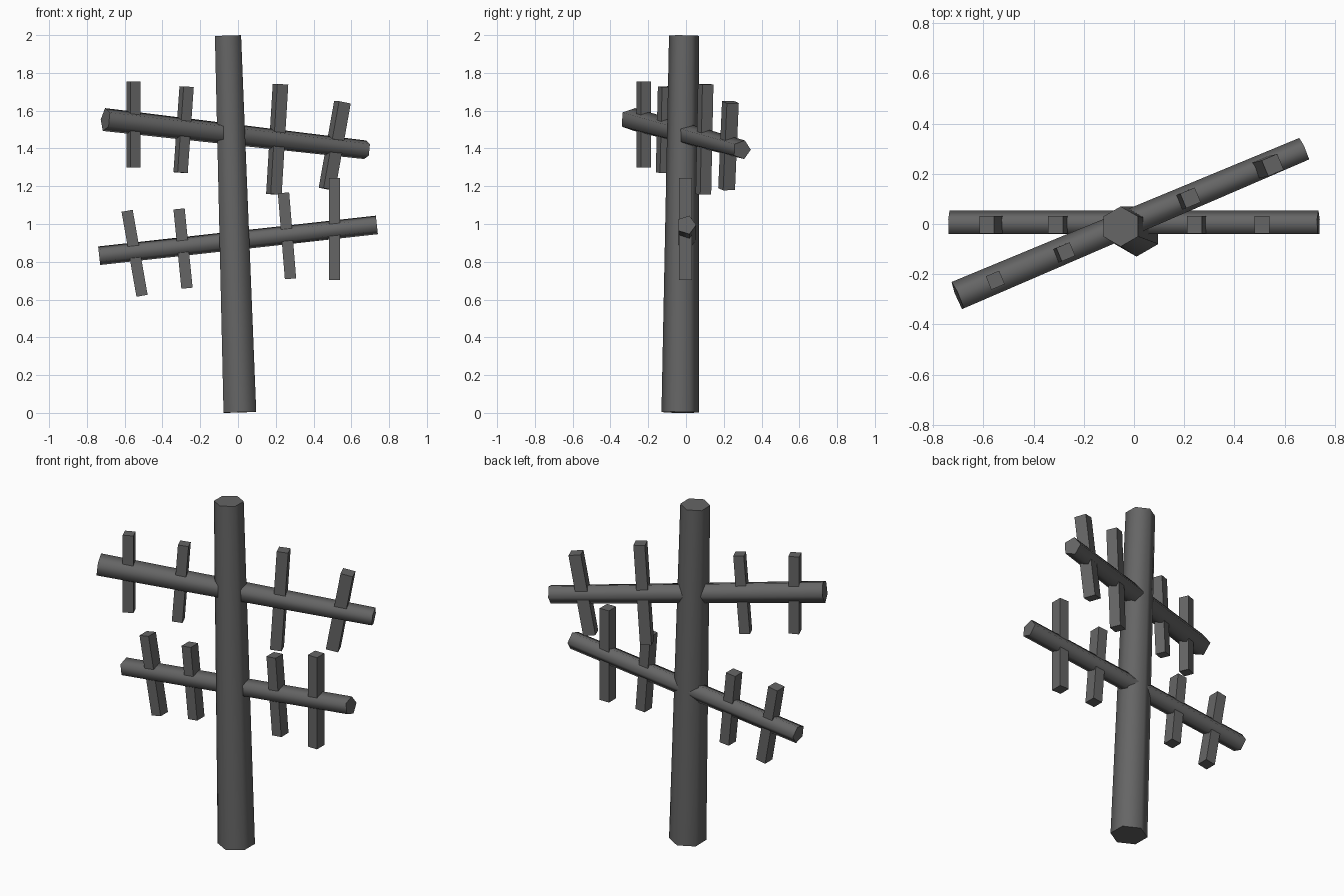
import bpy, bmesh, math
from mathutils import Vector

if "Cube" in bpy.data.objects:
    bpy.data.objects.remove(bpy.data.objects["Cube"])

grey = bpy.data.materials.new("dark grey")
grey.diffuse_color = (0.13, 0.13, 0.13, 1)
grey.use_nodes = True
grey.node_tree.nodes["Principled BSDF"].inputs["Base Color"].default_value = grey.diffuse_color


def prism(name, a, b, r1, r2, sides, side_dir, phase=0.0, stretch=1.0):
    """Tapered prism from a to b; phase 0 puts a corner along side_dir."""
    a, b = Vector(a), Vector(b)
    axis = (b - a).normalized()
    u = Vector(side_dir)
    u = (u - axis * u.dot(axis)).normalized()
    v = axis.cross(u)
    bm = bmesh.new()
    rings = []
    for p, r in ((a, r1), (b, r2)):
        ring = []
        for i in range(sides):
            t = phase + 2 * math.pi * i / sides
            ring.append(bm.verts.new(p + u * r * stretch * math.cos(t) + v * r * math.sin(t)))
        rings.append(ring)
    for i in range(sides):
        j = (i + 1) % sides
        bm.faces.new((rings[0][i], rings[0][j], rings[1][j], rings[1][i]))
    bm.faces.new(rings[0][::-1])
    bm.faces.new(rings[1])
    bmesh.ops.recalc_face_normals(bm, faces=bm.faces)
    me = bpy.data.meshes.new(name)
    bm.to_mesh(me)
    bm.free()
    me.materials.append(grey)
    ob = bpy.data.objects.new(name, me)
    bpy.context.collection.objects.link(ob)
    # Soft long edges on trunk and beams, sharp end caps
    bpy.ops.object.select_all(action='DESELECT')
    ob.select_set(True)
    bpy.context.view_layer.objects.active = ob
    bpy.ops.object.shade_smooth_by_angle(angle=math.radians(80))
    return ob


# Leaning trunk
prism("trunk", (0.01, -0.03, 0.003), (-0.053, -0.01, 1.997), 0.10, 0.08, 6, (0, 1, 0))

# Two cross beams, five sided
prism("lower_beam", (-0.735, 0.002, 0.832), (0.735, 0.002, 0.995), 0.052, 0.052, 5, (0, 1, 0))
beam_side = (-0.387, 0.922, 0)
prism("upper_beam", (-0.702, -0.29, 1.553), (0.679, 0.295, 1.393), 0.064, 0.052, 5, beam_side)

# Square twigs: top, bottom, side width
upper = [
    ((-0.553, -0.224, 1.755), (-0.553, -0.224, 1.30), 0.058),
    ((-0.272, -0.111, 1.727), (-0.304, -0.122, 1.272), 0.058),
    ((0.225, 0.104, 1.74), (0.19, 0.092, 1.157), 0.063),
    ((0.553, 0.235, 1.645), (0.471, 0.215, 1.185), 0.068),
]
lower = [
    ((-0.587, -0.003, 1.07), (-0.508, -0.003, 0.62), 0.06),
    ((-0.312, -0.003, 1.08), (-0.27, -0.003, 0.66), 0.06),
    ((0.241, -0.003, 1.165), (0.278, -0.003, 0.71), 0.06),
    ((0.511, -0.003, 1.243), (0.511, -0.003, 0.703), 0.06),
]
for group, twigs, side, stretch in (("upper", upper, beam_side, 1.0), ("lower", lower, (0, 1, 0), 1.13)):
    for i, (top, bottom, w) in enumerate(twigs):
        r = w / math.sqrt(2)
        prism(f"{group}_twig_{i + 1}", bottom, top, r, r, 4, side, math.pi / 4, stretch)
